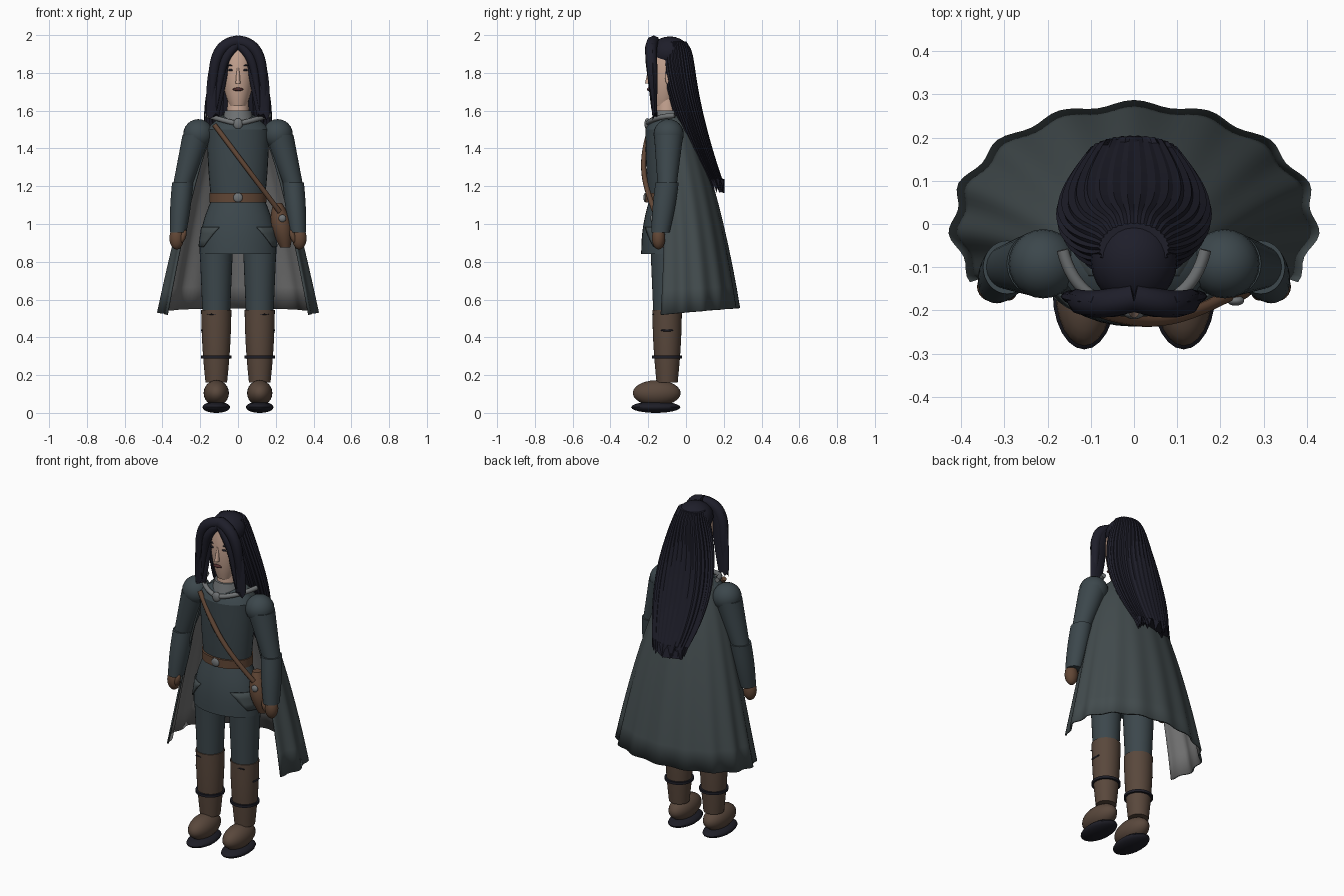
import bpy, bmesh, math, random
from mathutils import Matrix, Vector

random.seed(4)
cube = bpy.data.objects.get("Cube")
if cube:
    bpy.data.objects.remove(cube, do_unlink=True)

BODY_Y = -0.1


def material(name, *rgb):
    m = bpy.data.materials.new(name)
    m.use_nodes = True
    m.diffuse_color = (*rgb, 1)
    shader = next(n for n in m.node_tree.nodes if n.type == 'BSDF_PRINCIPLED')
    shader.inputs["Base Color"].default_value = (*rgb, 1)
    return m


TUNIC = material("slate_tunic", 0.045, 0.063, 0.072)
CAPE = material("cape_grey_green", 0.055, 0.071, 0.075)
LINING = material("cape_lining", 0.16, 0.16, 0.16)
HAIR = material("black_hair", 0.013, 0.013, 0.023)
SKIN = material("skin", 0.58, 0.38, 0.29)
BOOT = material("boot_brown", 0.1, 0.064, 0.045)
LEATHER = material("leather", 0.12, 0.062, 0.036)
TRIM = material("grey_trim", 0.16, 0.17, 0.175)
DARK = material("near_black", 0.013, 0.013, 0.02)
LIP = material("lips", 0.08, 0.027, 0.027)


def link(name, data):
    ob = bpy.data.objects.new(name, data)
    bpy.context.scene.collection.objects.link(ob)
    return ob


def finish(bm, name, *materials, angle=40):
    bmesh.ops.recalc_face_normals(bm, faces=bm.faces)
    mesh = bpy.data.meshes.new(name)
    bm.to_mesh(mesh)
    bm.free()
    for m in materials:
        mesh.materials.append(m)
    for polygon in mesh.polygons:
        polygon.use_smooth = True
    mesh.set_sharp_from_angle(angle=math.radians(angle))
    return link(name, mesh)


def bridge(bm, rows, closed):
    """Join neighbouring rows of vertices with quads."""
    count = len(rows[0])
    for low, high in zip(rows, rows[1:]):
        for i in range(count if closed else count - 1):
            j = (i + 1) % count
            bm.faces.new((low[i], low[j], high[j], high[i]))


def loft(name, mat, centre, size, steps=10, sides=32, ridge=0, ragged=0, angle=40):
    """Sweep a level ellipse; centre(t) and size(t) are rules for t from 0 to 1."""
    bm = bmesh.new()
    rows = []
    for k in range(steps + 1):
        t = k / steps
        x, y, z = centre(t)
        rx, ry = size(t)
        jitter = ragged if k == steps else 0
        row = []
        for i in range(sides):
            a = math.tau * i / sides
            s = 1 - ridge * (i % 2)
            row.append(bm.verts.new((x + rx * s * math.cos(a), y + ry * s * math.sin(a),
                                     z + random.uniform(-jitter, jitter))))
        rows.append(row)
    bridge(bm, rows, True)
    bm.faces.new(rows[0])
    bm.faces.new(rows[-1])
    return finish(bm, name, mat, angle=angle)


def limb(name, mat, start, end, r_start, r_end, depth=1, bulge=0):
    """Tapered round part, optionally flattened in depth and swollen midway."""
    def size(t):
        r = r_start + (r_end - r_start) * t + bulge * math.sin(math.pi * t)
        return r, r * depth
    return loft(name, mat, lambda t: Vector(start).lerp(Vector(end), t), size)


def upright(name, mat, x, bottom, top, r_bottom, r_top, depth=1, bulge=0):
    """Vertical limb on the body's own axis plane."""
    return limb(name, mat, (x, BODY_Y, bottom), (x, BODY_Y, top), r_bottom, r_top, depth, bulge)


def ball(name, mat, centre, radii, tilt=0):
    bm = bmesh.new()
    matrix = Matrix.Translation(centre) @ Matrix.Rotation(tilt, 4, 'Y') @ Matrix.Diagonal((*radii, 1))
    bmesh.ops.create_uvsphere(bm, u_segments=24, v_segments=12, radius=1, matrix=matrix)
    return finish(bm, name, mat)


def tube(name, mat, radius, points, pointed=False):
    curve = bpy.data.curves.new(name, 'CURVE')
    curve.dimensions = '3D'
    curve.bevel_depth = radius
    curve.bevel_resolution = 2
    curve.resolution_u = 6
    curve.use_fill_caps = True
    spline = curve.splines.new('NURBS')
    spline.points.add(len(points) - 1)
    for i, (point, position) in enumerate(zip(spline.points, points)):
        point.co = (*position, 1)
        point.radius = 1 - 0.9 * (i / (len(points) - 1)) ** 4 if pointed else 1
    spline.order_u = 3
    spline.use_endpoint_u = True
    curve.materials.append(mat)
    return link(name, curve)


# Tunic in three tapers, and belt
upright("tunic_skirt", TUNIC, 0, 0.84, 1.13, 0.205, 0.14, 0.67, 0.018)
upright("tunic_chest", TUNIC, 0, 1.1, 1.5, 0.14, 0.165, 0.7, 0.005)
upright("tunic_yoke", TUNIC, 0, 1.5, 1.57, 0.165, 0.08, 0.7, 0.01)
upright("belt", LEATHER, 0, 1.115, 1.165, 0.152, 0.152, 0.76)
ball("belt_buckle", TRIM, (0, -0.215, 1.14), (0.025, 0.01, 0.025))

# Neck, collar, cape band and brooch
upright("neck", SKIN, 0, 1.54, 1.67, 0.06, 0.055)
upright("collar", TRIM, 0, 1.54, 1.6, 0.085, 0.07)
half_band = [(0.165, -0.06, 1.575), (0.15, -0.12, 1.57), (0.08, -0.185, 1.55)]
front = (0, -0.205, 1.53)
tube("cape_band", TRIM, 0.014, [(-x, y, z) for x, y, z in half_band] + [front] + half_band[::-1])
ball("brooch", TRIM, front, (0.025, 0.015, 0.03))

# Head and face


def head_size(t):
    r = 0.088 * math.sin(math.pi * (0.11 + 0.59 * t)) ** 0.65
    return r, r * 1.1


loft("head", SKIN, lambda t: (0, BODY_Y - 0.02 * (1 - t) ** 3, 1.625 + 0.315 * t), head_size)
limb("nose", SKIN, (0, -0.2, 1.745), (0, -0.19, 1.83), 0.013, 0.006, 1.3)
ball("mouth", LIP, (0, -0.197, 1.713), (0.028, 0.01, 0.009))

# Paired parts
for s, side in ((1, "left_"), (-1, "right_")):
    ball(side + "eye", DARK, (s * 0.038, -0.188, 1.815), (0.014, 0.006, 0.006))
    ball(side + "brow", DARK, (s * 0.04, -0.186, 1.84), (0.02, 0.006, 0.004), -s * 0.15)
    ball(side + "ear", SKIN, (s * 0.09, -0.09, 1.77), (0.01, 0.02, 0.035))

    # Arms
    ball(side + "shoulder", TUNIC, (s * 0.21, -0.092, 1.475), (0.08, 0.08, 0.08))
    elbow = (s * 0.295, BODY_Y, 1.2)
    wrist = (s * 0.317, -0.135, 0.955)
    limb(side + "upper_arm", TUNIC, (s * 0.217, -0.092, 1.47), elbow, 0.077, 0.05)
    limb(side + "forearm", TUNIC, (s * 0.293, BODY_Y, 1.22), wrist, 0.056, 0.044, 1.1, 0.004)
    ball(side + "glove", LEATHER, (s * 0.325, -0.145, 0.925), (0.038, 0.035, 0.06))
    ball(side + "thumb", LEATHER, (s * 0.29, -0.16, 0.935), (0.015, 0.017, 0.036), -s * 0.3)

    # Legs and boots
    x = s * 0.115
    upright(side + "leg", TUNIC, x, 0.5, 0.92, 0.072, 0.09)
    upright(side + "boot_shaft", BOOT, x, 0.16, 0.545, 0.057, 0.08, 0.98, 0.005)
    upright(side + "boot_strap", DARK, x, 0.288, 0.303, 0.08, 0.08)
    ball(side + "boot_foot", BOOT, (x, -0.155, 0.105), (0.067, 0.127, 0.068))
    ball(side + "sole", DARK, (x, -0.16, 0.03), (0.073, 0.13, 0.03))
    ball(side + "boot_crease", DARK, (s * 0.19, BODY_Y, 0.437), (0.006, 0.035, 0.006))
    ball(side + "boot_stitch", DARK, (s * 0.135, -0.173, 0.522), (0.03, 0.006, 0.003))

    # Hip flap lying on the skirt, narrowing downwards
    bm = bmesh.new()
    rows = []
    for k in range(4):
        radius = 0.197 + 0.005 * k
        angles = [math.radians(-8 - (52 - 10 * k) * i / 6) for i in range(7)]
        rows.append([bm.verts.new((s * radius * math.cos(a), BODY_Y + radius * 0.69 * math.sin(a),
                                   0.985 - 0.035 * k)) for a in angles])
    bridge(bm, rows, False)
    flap = finish(bm, side + "hip_flap", CAPE)
    flap.modifiers.new("thickness", 'SOLIDIFY').thickness = 0.006

    # Broad locks framing the face, parted in the middle
    tube(side + "outer_lock", HAIR, 0.033, [
        (0, -0.17, 1.965), (s * 0.06, -0.185, 1.96), (s * 0.12, -0.185, 1.88),
        (s * 0.135, -0.17, 1.72), (s * 0.145, -0.165, 1.57)], True)
    tube(side + "inner_lock", HAIR, 0.028, [
        (0, -0.17, 1.955), (s * 0.05, -0.195, 1.92), (s * 0.095, -0.185, 1.8),
        (s * 0.115, -0.18, 1.6)], True)
    loft(side + "lock_sheet", HAIR,
         lambda t: (s * (0.055 + 0.08 * t ** 0.5), -0.18 + 0.015 * t, 1.955 - 0.385 * t),
         lambda t: (0.045 - 0.012 * t + 0.012 * math.sin(math.pi * t), 0.025 - 0.012 * t),
         sides=12, ragged=0.02)

# Long ridged back hair with ragged tips, and crown
loft("back_hair", HAIR, lambda t: (0, 0.22 * t ** 1.7 - 0.055, 1.965 - 0.765 * t),
     lambda t: (0.18 * math.sin(math.pi * (0.15 + 0.65 * t)),
                0.093 - 0.053 * t * t - 0.035 * (1 - t) ** 20),
     steps=20, sides=68, ridge=0.05, ragged=0.045, angle=20)
ball("crown", HAIR, (0, -0.085, 1.905), (0.1, 0.105, 0.088))

# Cape: pleated open cone with a pale lining
bm = bmesh.new()
rows = []
for k in range(13):
    t = (k / 12) ** 1.5
    rx = 0.08 + 0.34 * t ** 0.6
    ry = 0.08 + 0.2 * t ** 0.7
    row = []
    for i in range(81):
        u = i / 40 - 1
        a = math.radians(90 + 118 * u)
        pleat = 1 + 0.024 * t * math.cos(u * math.pi * 10)
        hem = 0.035 * math.cos(u * math.pi / 2) * t ** 4
        row.append(bm.verts.new((rx * pleat * math.cos(a),
                                 ry * pleat * math.sin(a) - 0.08 * (1 - t) ** 2,
                                 1.58 - 1.06 * t + hem)))
    rows.append(row)
bridge(bm, rows, False)
cape = finish(bm, "cape", CAPE, LINING, angle=180)
if max(cape.data.polygons, key=lambda p: p.center.y).normal.y < 0:
    cape.data.flip_normals()
lining = cape.modifiers.new("lining", 'SOLIDIFY')
lining.thickness = 0.01
lining.offset = -1
lining.material_offset = 1

# Straight shoulder strap hugging the chest, and satchel at the left hip
tube("shoulder_strap", LEATHER, 0.014, [
    (0.345 * f - 0.125, 0.02 * f - 0.185 - 0.05 * math.sin(math.pi * f), 1.525 - 0.46 * f)
    for f in (i / 8 for i in range(9))])
limb("satchel", LEATHER, (0.25, -0.12, 0.875), (0.21, -0.12, 1.11), 0.026, 0.024, 1.1, 0.03)
ball("satchel_button", TRIM, (0.235, -0.177, 1.03), (0.02, 0.012, 0.02))
